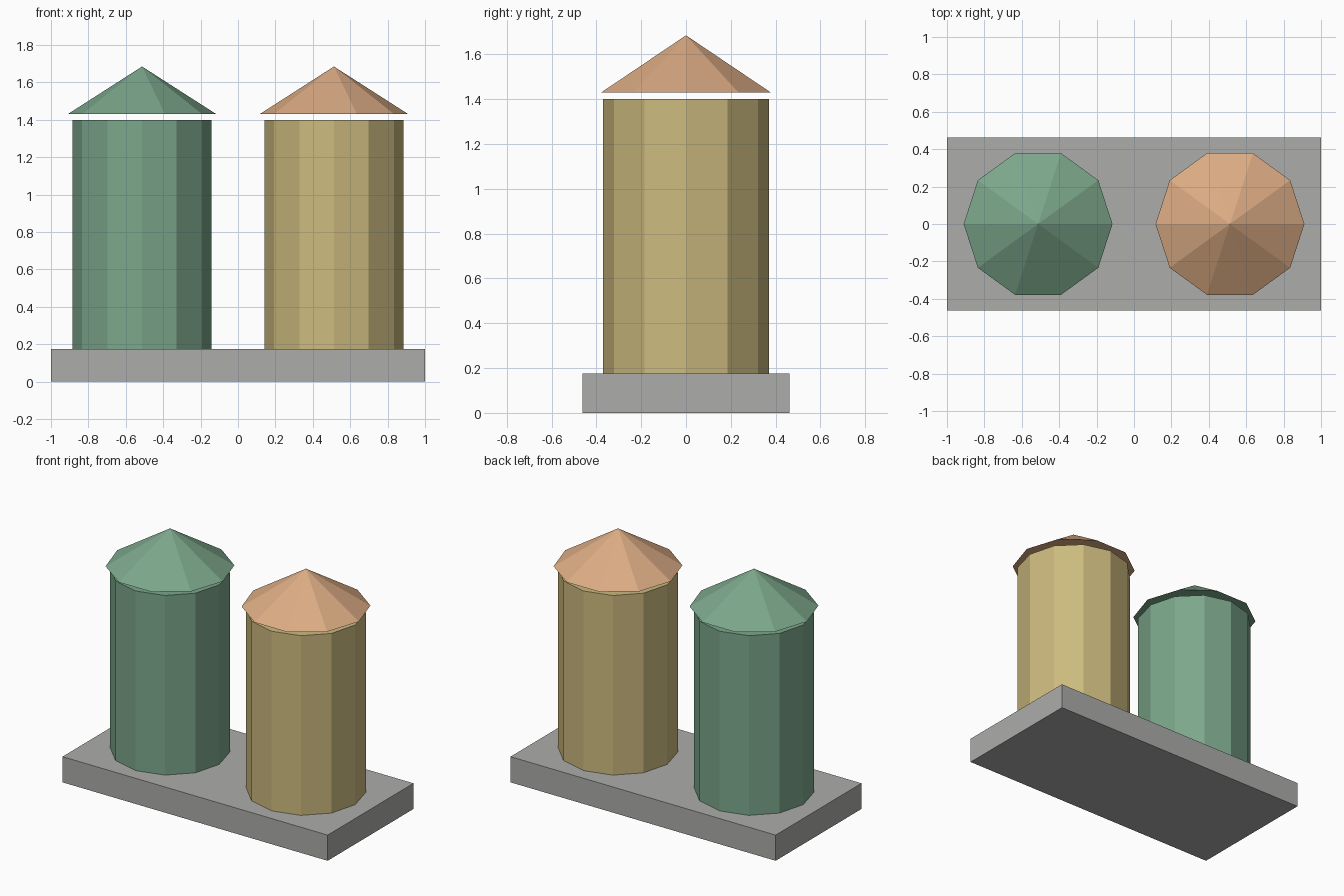
import bpy
import bmesh
from mathutils import Matrix

if "Cube" in bpy.data.objects:
    bpy.data.objects.remove(bpy.data.objects["Cube"])


def material(name, rgb):
    # sRGB 0-255 to linear
    lin = [((c / 255 + 0.055) / 1.055) ** 2.4 for c in rgb]
    m = bpy.data.materials.new(name)
    m.diffuse_color = (*lin, 1.0)
    m.use_nodes = True
    m.node_tree.nodes["Principled BSDF"].inputs["Base Color"].default_value = m.diffuse_color
    return m


def add_object(name, bm, mat):
    bmesh.ops.recalc_face_normals(bm, faces=bm.faces)
    mesh = bpy.data.meshes.new(name)
    bm.to_mesh(mesh)
    bm.free()
    mesh.materials.append(mat)
    obj = bpy.data.objects.new(name, mesh)
    bpy.context.collection.objects.link(obj)
    return obj


def add_cone(name, x, z0, z1, r0, r1, sides, mat):
    # Closed prism or cone with a vertex pointing along +x
    bm = bmesh.new()
    bmesh.ops.create_cone(bm, cap_ends=True, segments=sides, radius1=r0, radius2=r1, depth=z1 - z0)
    bmesh.ops.remove_doubles(bm, verts=bm.verts, dist=1e-5)
    # Turn the ring so one vertex lies exactly on the x axis
    v = max(bm.verts, key=lambda v: v.co.xy.length)
    angle = v.co.xy.angle_signed((1, 0))
    bmesh.ops.rotate(bm, verts=bm.verts, matrix=Matrix.Rotation(-angle, 3, 'Z'))
    bmesh.ops.translate(bm, verts=bm.verts, vec=(x, 0, (z0 + z1) / 2))
    return add_object(name, bm, mat)


grey = material("concrete_grey", (172, 172, 170))
green = material("sage_green", (124, 167, 139))
tan = material("sand_tan", (204, 186, 126))
orange = material("clay_orange", (220, 172, 132))

# Base slab
bm = bmesh.new()
bmesh.ops.create_cube(bm, size=1)
bmesh.ops.scale(bm, verts=bm.verts, vec=(2, 0.925, 0.175))
bmesh.ops.translate(bm, verts=bm.verts, vec=(0, 0, 0.0875))
add_object("base_slab", bm, grey)

# Two tanks, each with a roof floating just above it
for side, x, wall, top in (("left", -0.513, green, green), ("right", 0.513, tan, orange)):
    add_cone(side + "_tank", x, 0.175, 1.40, 0.371, 0.371, 12, wall)
    add_cone(side + "_roof", x, 1.43, 1.685, 0.398, 0, 10, top)
